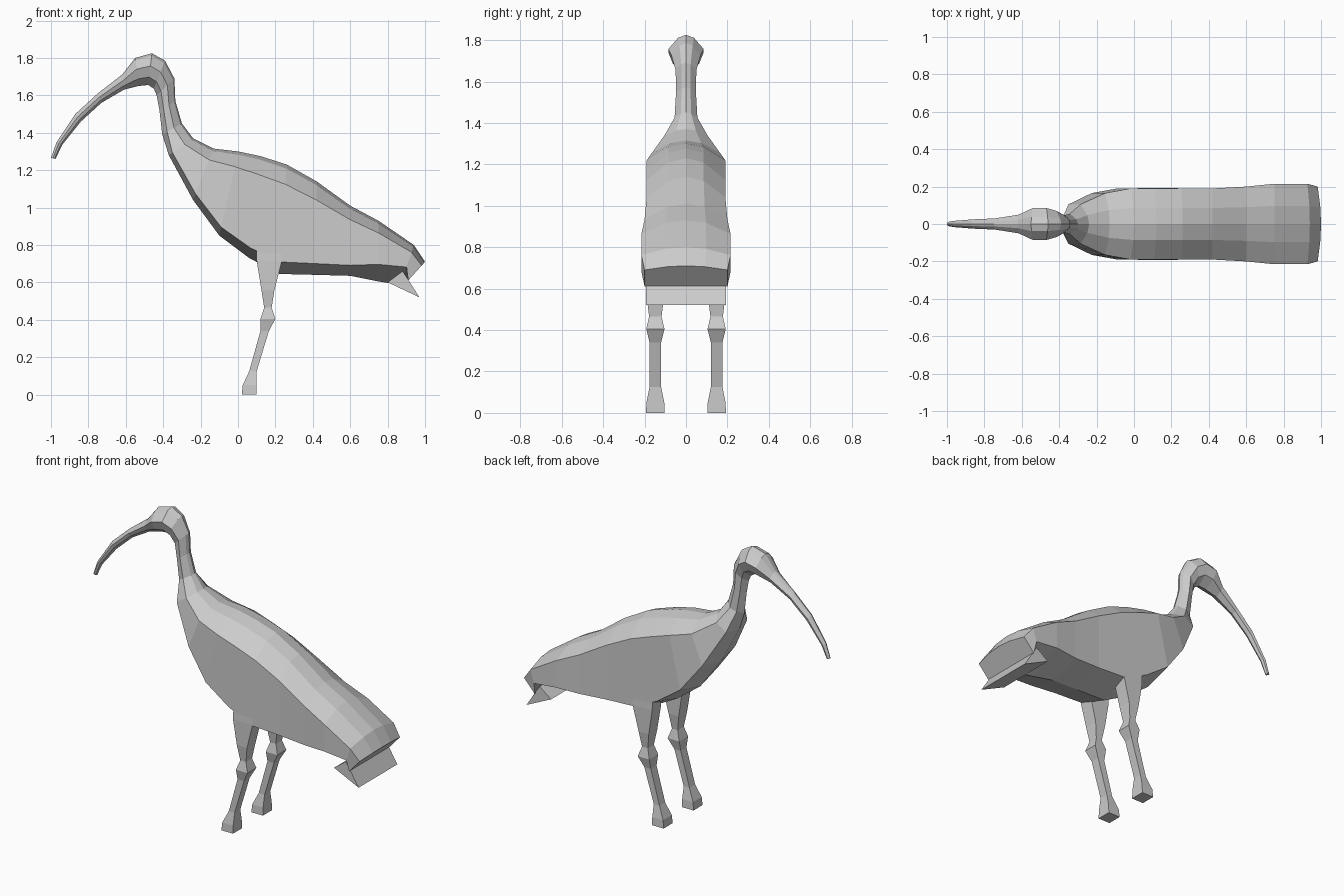
import bpy, bmesh
from mathutils import Vector

if "Cube" in bpy.data.objects:
    bpy.data.objects.remove(bpy.data.objects["Cube"], do_unlink=True)

GREY = (0.6, 0.6, 0.6, 1)
mat = bpy.data.materials.new("plain grey")
mat.use_nodes = True
mat.diffuse_color = GREY
mat.node_tree.nodes["Principled BSDF"].inputs["Base Color"].default_value = GREY


def loft(name, rings):
    """Skin a list of closed rings and cap both ends."""
    bm = bmesh.new()
    rows = [[bm.verts.new(p) for p in ring] for ring in rings]
    n = len(rows[0])
    for a, b in zip(rows, rows[1:]):
        for i in range(n):
            j = (i + 1) % n
            bm.faces.new((a[i], a[j], b[j], b[i]))
    bm.faces.new(rows[0])
    bm.faces.new(rows[-1])
    bmesh.ops.recalc_face_normals(bm, faces=bm.faces)
    mesh = bpy.data.meshes.new(name)
    bm.to_mesh(mesh)
    bm.free()
    mesh.materials.append(mat)
    obj = bpy.data.objects.new(name, mesh)
    bpy.context.collection.objects.link(obj)
    return obj


def section(tx, tz, bx, bz, w, e=0.4, f=0.75):
    """Eight-sided ring: top, shoulder, upper edge, lower edge, keel, mirrored."""
    top, keel = Vector((tx, 0, tz)), Vector((bx, 0, bz))
    lower_w = w if f > 0.84 or tx > 0 else 0.75 * w
    half = [top.lerp(keel, t) + Vector((0, y, 0))
            for t, y in ((e * 0.2, w * 0.45), (e, w), (f, lower_w))]
    other = [Vector((p.x, -p.y, p.z)) for p in reversed(half)]
    return [top] + half + [keel] + other


# Bill, head and neck: top x, top z, bottom x, bottom z, half width
HEAD = [
    (-1.0, 1.265, -0.975, 1.26, 0.012),
    (-0.97, 1.35, -0.94, 1.335, 0.017),
    (-0.87, 1.50, -0.84, 1.46, 0.025),
    (-0.75, 1.61, -0.73, 1.56, 0.03),
    (-0.62, 1.71, -0.61, 1.63, 0.05),
    (-0.55, 1.80, -0.53, 1.65, 0.085),
    (-0.46, 1.825, -0.48, 1.655, 0.085),
    (-0.39, 1.785, -0.45, 1.635, 0.07),
    (-0.34, 1.69, -0.435, 1.60, 0.05),
    (-0.335, 1.57, -0.42, 1.52, 0.048),
    (-0.30, 1.45, -0.405, 1.39, 0.055),
]
# Trunk: the same, then how far down the upper and lower edges sit
BODY = [
    (-0.24, 1.37, -0.37, 1.28, 0.105, 0.35, 0.85),
    (-0.13, 1.315, -0.24, 1.04, 0.165, 0.22, 0.88),
    (0.0, 1.30, -0.10, 0.85, 0.19, 0.18, 0.90),
    (0.12, 1.275, 0.06, 0.73, 0.19, 0.18, 0.90),
    (0.26, 1.23, 0.22, 0.645, 0.19, 0.18, 0.89),
    (0.42, 1.14, 0.42, 0.64, 0.19, 0.20, 0.88),
    (0.60, 1.01, 0.60, 0.635, 0.20, 0.20, 0.85),
    (0.75, 0.93, 0.75, 0.605, 0.215, 0.20, 0.72),
    (0.94, 0.80, 0.87, 0.585, 0.215, 0.18, 0.55),
    (1.0, 0.71, 0.91, 0.61, 0.20, 0.20, 1.0),
]
loft("body", [section(*s) for s in HEAD + BODY])

# Lower tail flap, a wedge below the notch
FLAP = [(0.80, 0.60), (0.97, 0.52), (0.91, 0.615), (0.88, 0.66)]
loft("tail_flap", [[(x, y, z) for x, z in FLAP] for y in (-0.192, 0.192)])

# Legs: front x, back x, height, half width
LEG = [
    (0.02, 0.10, 0.0, 0.045),
    (0.025, 0.10, 0.05, 0.043),
    (0.06, 0.10, 0.125, 0.028),
    (0.12, 0.165, 0.34, 0.028),
    (0.12, 0.20, 0.405, 0.044),
    (0.14, 0.18, 0.465, 0.03),
    (0.125, 0.195, 0.56, 0.042),
    (0.10, 0.235, 0.715, 0.044),
    (0.10, 0.235, 0.80, 0.04),
]
for side, y in (("left", 0.148), ("right", -0.148)):
    # the model faces -x, so its sides are named by their y position
    loft("leg_" + ("far" if y > 0 else "near"),
         [[(a, y - h, z), (b, y - h, z), (b, y + h, z), (a, y + h, z)]
          for a, b, z, h in LEG])
